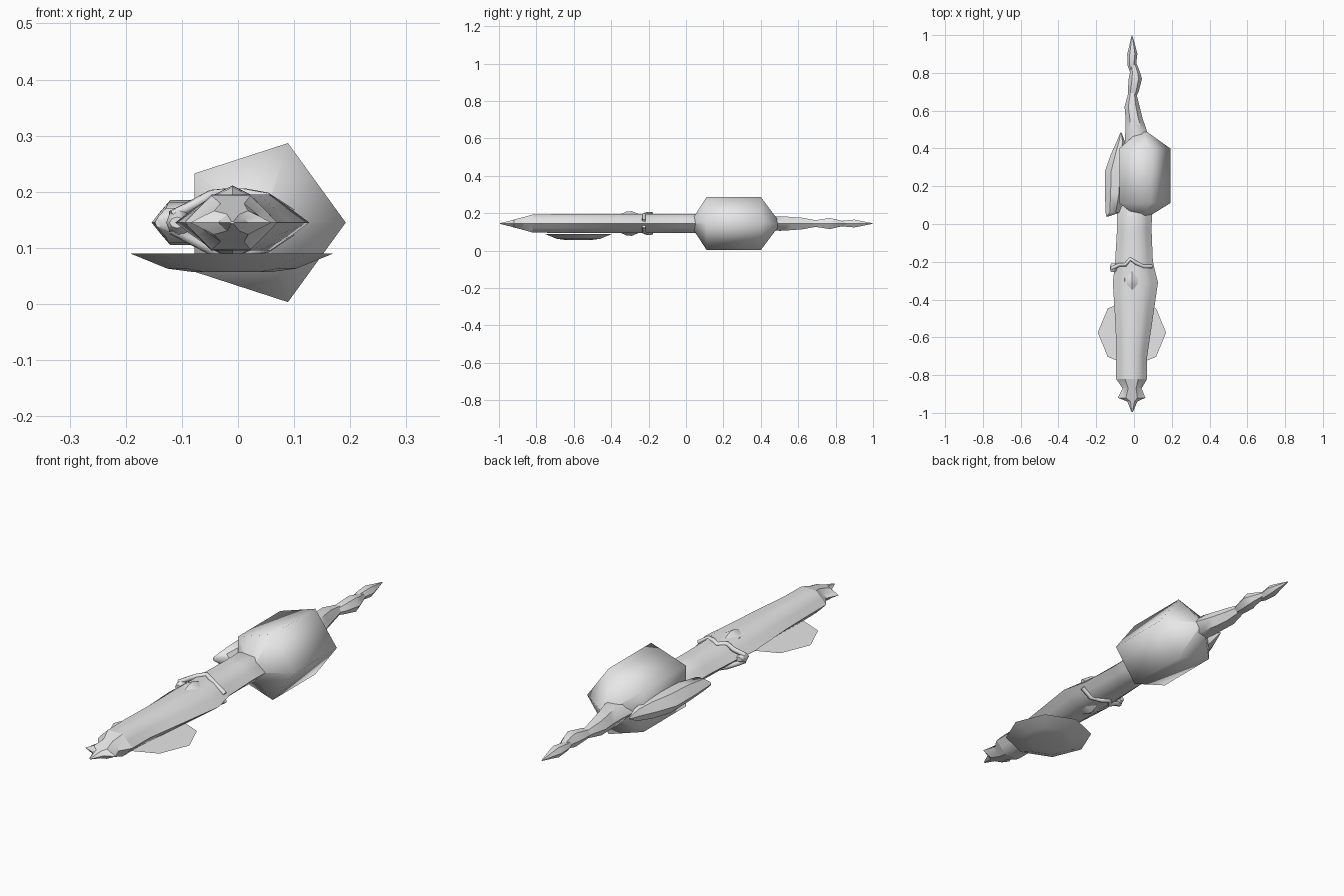
import bpy, math

if "Cube" in bpy.data.objects:
    bpy.data.objects.remove(bpy.data.objects["Cube"])

MID = 0.145  # height of the long axis

grey = bpy.data.materials.new("light grey")
grey.diffuse_color = (0.8, 0.8, 0.8, 1)
grey.use_nodes = True
grey.node_tree.nodes["Principled BSDF"].inputs["Base Color"].default_value = grey.diffuse_color


def make(name, verts, faces, angle=None):
    me = bpy.data.meshes.new(name)
    me.from_pydata(verts, [], faces)
    me.materials.append(grey)
    ob = bpy.data.objects.new(name, me)
    bpy.context.collection.objects.link(ob)
    bpy.ops.object.select_all(action='DESELECT')
    ob.select_set(True)
    bpy.context.view_layer.objects.active = ob
    bpy.ops.object.mode_set(mode='EDIT')
    bpy.ops.mesh.select_all(action='SELECT')
    bpy.ops.mesh.normals_make_consistent(inside=False)
    bpy.ops.object.mode_set(mode='OBJECT')
    if angle is None:
        bpy.ops.object.shade_smooth()
    else:
        bpy.ops.object.shade_smooth_by_angle(angle=math.radians(angle))
    return ob


def loft(name, stations, section, angle=45):
    """Skin a unit section along y; stations are (y, left x, right x, half height)."""
    verts, faces, n = [], [], len(section)
    for y, xl, xr, h in stations:
        c, w = (xl + xr) / 2, (xr - xl) / 2
        verts += [(c + u * w, y, MID + v * h) for u, v in section]
    for i in range(len(stations) - 1):
        for j in range(n):
            k = (j + 1) % n
            faces.append((i * n + j, i * n + k, (i + 1) * n + k, (i + 1) * n + j))
    faces.append(tuple(range(n)))
    faces.append(tuple(range(len(verts) - n, len(verts))))
    return make(name, verts, faces, angle)


def polygon(n, turn=0):
    return [(math.cos(math.tau * i / n + turn), math.sin(math.tau * i / n + turn))
            for i in range(n)]


# Ten-sided lens section with pointed sides and flat top and bottom
lens = [(1, 0), (.72, .5), (.42, 1), (-.42, 1), (-.72, .5),
        (-1, 0), (-.72, -.5), (-.42, -1), (.42, -1), (.72, -.5)]

# Long shaft
loft("shaft", [
    (-.82, -.095, .07, .048), (-.70, -.095, .07, .050), (-.55, -.097, .092, .050),
    (-.31, -.112, .127, .050), (-.20, -.10, .10, .050), (-.03, -.09, .093, .050),
    (.05, -.09, .095, .052), (.12, -.05, .06, .035)], lens)

# Flared pointed tip
loft("tip", [
    (-.995, -.014, -.006, .002), (-.94, -.035, .018, .015), (-.92, -.085, .060, .021),
    (-.87, -.060, .040, .034), (-.82, -.095, .07, .048)], lens, 30)

# Raised collar bead around the shaft
loft("collar", [
    (-.36, -.055, .035, .045), (-.32, -.065, .045, .063), (-.29, -.065, .045, .066),
    (-.24, -.055, .035, .045)], polygon(8, math.pi / 2), 40)

# Five-sided bulb
loft("bulb", [(.02, .041, .045, .002), (.11, -.106, .192, .149),
              (.40, -.106, .192, .149), (.505, .041, .045, .002)],
     polygon(5), None)

# Side fin next to the bulb
loft("side_fin", [
    (.04, -.148, -.135, .008), (.06, -.150, -.075, .026), (.16, -.154, -.05, .036),
    (.28, -.154, -.04, .040), (.37, -.122, -.04, .036), (.44, -.09, -.05, .024),
    (.485, -.072, -.066, .004)], lens, 40)

# Beaded tail
loft("tail", [
    (.42, -.05, .085, .035), (.50, -.045, .066, .045), (.56, -.045, .045, .041),
    (.62, -.050, .030, .036), (.695, -.030, .012, .020)], polygon(6), 50)
loft("tail_bead", [
    (.66, -.020, .005, .012), (.70, -.033, .025, .022), (.77, -.028, .042, .034),
    (.80, -.022, .033, .026), (.855, -.022, .012, .011)], polygon(6), 50)
loft("tail_end", [
    (.80, -.020, .010, .010), (.84, -.034, .010, .018), (.90, -.036, .018, .024),
    (.94, -.026, .008, .015), (.998, -.013, -.009, .002)], polygon(6), 50)

# Eight-sided dish hanging under the shaft
verts, faces = [], []
for r, z in ((.181, .090), (.115, .063), (.07, .057)):
    verts += [(-.011 + r * u, -.575 + r * v, z) for u, v in polygon(8)]
for i in range(2):
    for j in range(8):
        k = (j + 1) % 8
        faces.append((i * 8 + j, i * 8 + k, i * 8 + 8 + k, i * 8 + 8 + j))
faces += [tuple(range(8)), tuple(range(16, 24))]
make("dish", verts, faces, 25)


# Thin straps over the top and underside of the shaft
def strap(name, side):
    path = [(-.118, -.235, .012), (-.075, -.215, .034), (-.045, -.215, .050),
            (-.02, -.185, .052), (.01, -.205, .052), (.05, -.225, .045), (.095, -.225, .015)]
    cu = bpy.data.curves.new(name, 'CURVE')
    cu.dimensions = '3D'
    cu.bevel_depth = .010
    cu.bevel_resolution = 1
    cu.use_fill_caps = True
    sp = cu.splines.new('POLY')
    sp.points.add(len(path) - 1)
    for p, (x, y, h) in zip(sp.points, path):
        p.co = (x, y, MID + side * h, 1)
    cu.materials.append(grey)
    bpy.context.collection.objects.link(bpy.data.objects.new(name, cu))


strap("upper_strap", 1)
strap("lower_strap", -1)

# Small knob at the outer end of the straps
loft("strap_knob", [(-.255, -.122, -.095, .010), (-.235, -.128, -.085, .024),
                    (-.21, -.122, -.09, .010)], polygon(8), 50)
